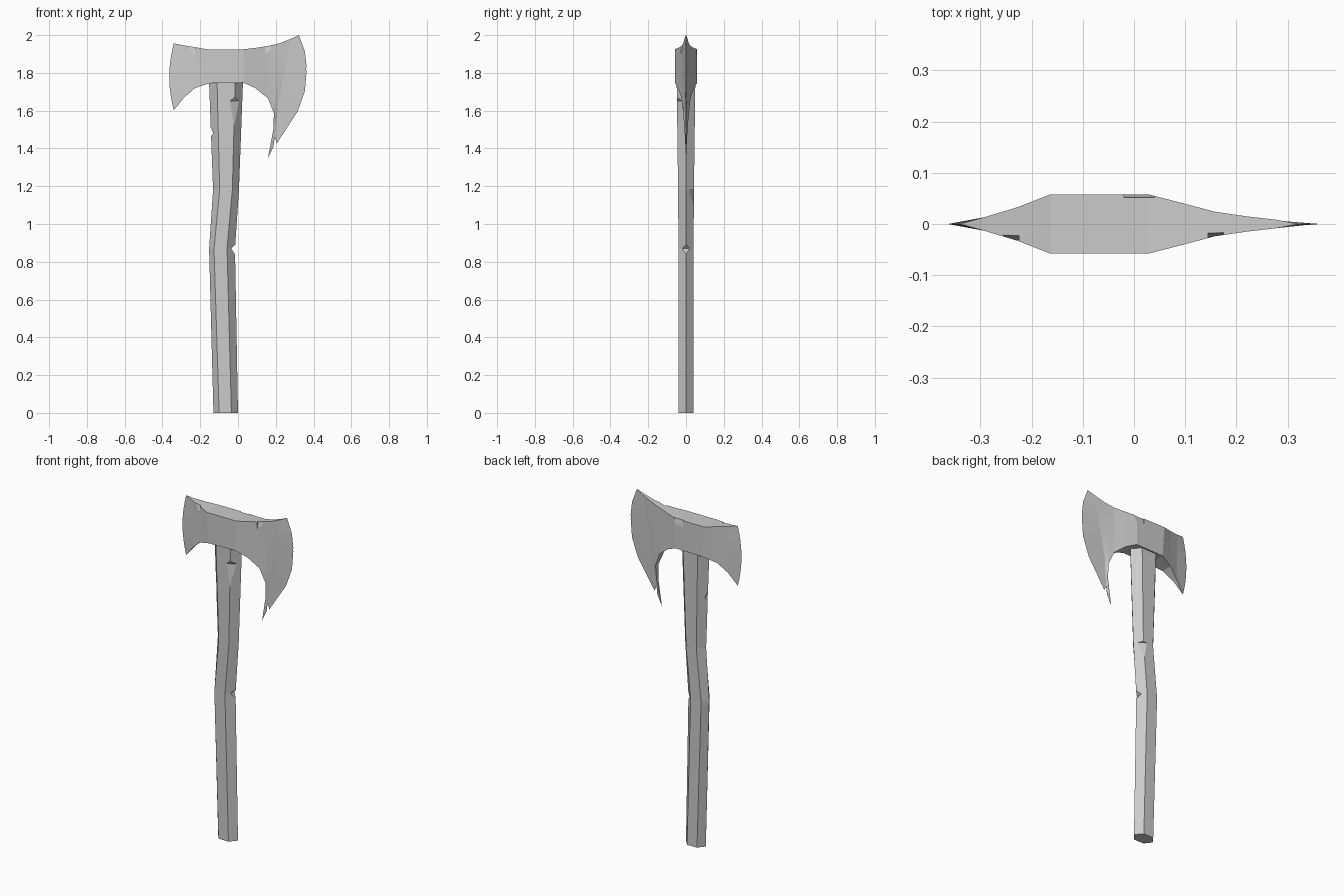
import bpy
import bmesh
from math import cos, sin, radians
from mathutils import Vector

cube = bpy.data.objects.get("Cube")
if cube:
    bpy.data.objects.remove(cube, do_unlink=True)

grey = bpy.data.materials.new("worn_grey")
grey.use_nodes = True
colour = (0.6, 0.6, 0.6, 1)
grey.diffuse_color = colour
for node in grey.node_tree.nodes:
    if node.type == 'BSDF_PRINCIPLED':
        node.inputs["Base Color"].default_value = colour


def finish(name, bm):
    """Turn a bmesh into a flat-shaded object."""
    bmesh.ops.recalc_face_normals(bm, faces=bm.faces)
    mesh = bpy.data.meshes.new(name)
    bm.to_mesh(mesh)
    bm.free()
    mesh.materials.append(grey)
    obj = bpy.data.objects.new(name, mesh)
    bpy.context.collection.objects.link(obj)
    return obj


def loft(rings):
    """Skin closed rings of points, sharing points that coincide."""
    bm = bmesh.new()
    known = {}

    def vert(p):
        key = tuple(round(c, 5) for c in p)
        if key not in known:
            known[key] = bm.verts.new(p)
        return known[key]

    def face(points):
        corners = list(dict.fromkeys(vert(p) for p in points))
        if len(corners) > 2:
            bm.faces.new(corners)

    for a, b in zip(rings, rings[1:]):
        for i in range(len(a)):
            j = (i + 1) % len(a)
            face((a[i], a[j], b[j], b[i]))
    return bm, face


def wedge(x, y, angle, low, apex, high, depth, width):
    """Triangular cutter pointing into the surface at x, y from the given side."""
    out = Vector((cos(radians(angle)), sin(radians(angle)), 0))
    side = Vector((-out.y, out.x, 0)) * width / 2
    base = Vector((x, y, 0))
    profile = [(-depth, apex), (0, high), (0.05, high), (0.05, low), (0, low)]
    profile = [p for i, p in enumerate(profile) if not (i == 1 and apex == high)]
    rings = [[base + side * s + out * d + Vector((0, 0, z)) for d, z in profile]
             for s in (-1, 1)]
    bm, face = loft(rings)
    for ring in rings:
        face(ring)
    cutter = finish("chip_cutter", bm)
    cutter.hide_render = True
    return cutter


def carve(obj, chips):
    """Cut all chips out of an object and drop the cutters."""
    cutters = [wedge(*chip) for chip in chips]
    for cutter in cutters:
        mod = obj.modifiers.new("chip", 'BOOLEAN')
        mod.operation = 'DIFFERENCE'
        mod.solver = 'EXACT'
        mod.object = cutter
    graph = bpy.context.evaluated_depsgraph_get()
    result = bpy.data.meshes.new_from_object(obj.evaluated_get(graph))
    obj.modifiers.clear()
    obj.data = result
    for cutter in cutters:
        bpy.data.objects.remove(cutter, do_unlink=True)


# Handle: crooked six-sided shaft (z, left edge, two front edges, right edge, half depth)
shaft = [
    (0.00, -0.13, -0.10, -0.035, 0.00, 0.04),
    (0.87, -0.153, -0.127, -0.058, -0.016, 0.04),
    (1.18, -0.132, -0.097, -0.03, 0.005, 0.042),
    (1.80, -0.155, -0.112, -0.014, 0.028, 0.05),
]
rings = [[(a, 0, z), (b, -h, z), (c, -h, z), (d, 0, z), (c, h, z), (b, h, z)]
         for z, a, b, c, d, h in shaft]
bm, face = loft(rings)
face(rings[0])
face(rings[-1])
handle = finish("handle", bm)

# Notches and splinters along the handle
carve(handle, [
    (-0.016, 0, 0, 0.84, 0.87, 0.89, 0.02, 0.2),
    (-0.143, 0, 180, 1.465, 1.48, 1.51, 0.012, 0.2),
    (-0.02, -0.049, -60, 1.48, 1.65, 1.67, 0.012, 0.2),
    (-0.03, 0.042, 60, 1.03, 1.18, 1.18, 0.012, 0.2),
])

# Axe head: sections from edge to edge, each running from top to bottom
ROWS = 9


def section(top, bottom, half):
    t, b = Vector((top[0], 0, top[1])), Vector((bottom[0], 0, bottom[1]))
    return [(t.lerp(b, i / (ROWS - 1)), half) for i in range(ROWS)]


small_edge = []
for i in range(ROWS):
    u = i / (ROWS - 1)
    bow = 1 - (2 * u - 1) ** 2
    small_edge.append((Vector((-0.34 - 0.024 * bow, 0, 1.957 - 0.355 * u)), 0))

big_edge = [(Vector((x, 0, z)), 0) for x, z in (
    (0.322, 2.0), (0.354, 1.915), (0.364, 1.825), (0.354, 1.703), (0.315, 1.595),
    (0.206, 1.427), (0.194, 1.46), (0.188, 1.41), (0.158, 1.347))]

sections = [
    small_edge,
    section((-0.29, 1.946), (-0.285, 1.67), 0.014),
    section((-0.227, 1.936), (-0.227, 1.72), 0.033),
    section((-0.163, 1.925), (-0.15, 1.745), 0.058),
    section((0.028, 1.925), (0.028, 1.748), 0.058),
    section((0.09, 1.932), (0.09, 1.72), 0.042),
    section((0.158, 1.942), (0.158, 1.666), 0.024),
    section((0.22, 1.957), (0.19, 1.586), 0.015),
    section((0.28, 1.98), (0.187, 1.5), 0.008),
    big_edge,
]
rings = []
for sec in sections:
    front = [(p.x, -h, p.z) for p, h in sec]
    back = [(p.x, h, p.z) for p, h in reversed(sec)]
    rings.append(front + back)
bm, face = loft(rings)
axe_head = finish("axe_head", bm)

# Battle chips on the blade edges and along the top
carve(axe_head, [
    (-0.352, 0, 180, 1.895, 1.905, 1.915, 0.002, 0.1),
    (0.365, 0, 0, 1.81, 1.82, 1.835, 0.006, 0.1),
    (-0.24, -0.03, -90, 1.90, 2.0, 2.0, 0.02, 0.03),
    (0.16, -0.026, -90, 1.90, 2.0, 2.0, 0.02, 0.03),
    (0.01, 0.058, 90, 1.89, 2.0, 2.0, 0.02, 0.06),
])
